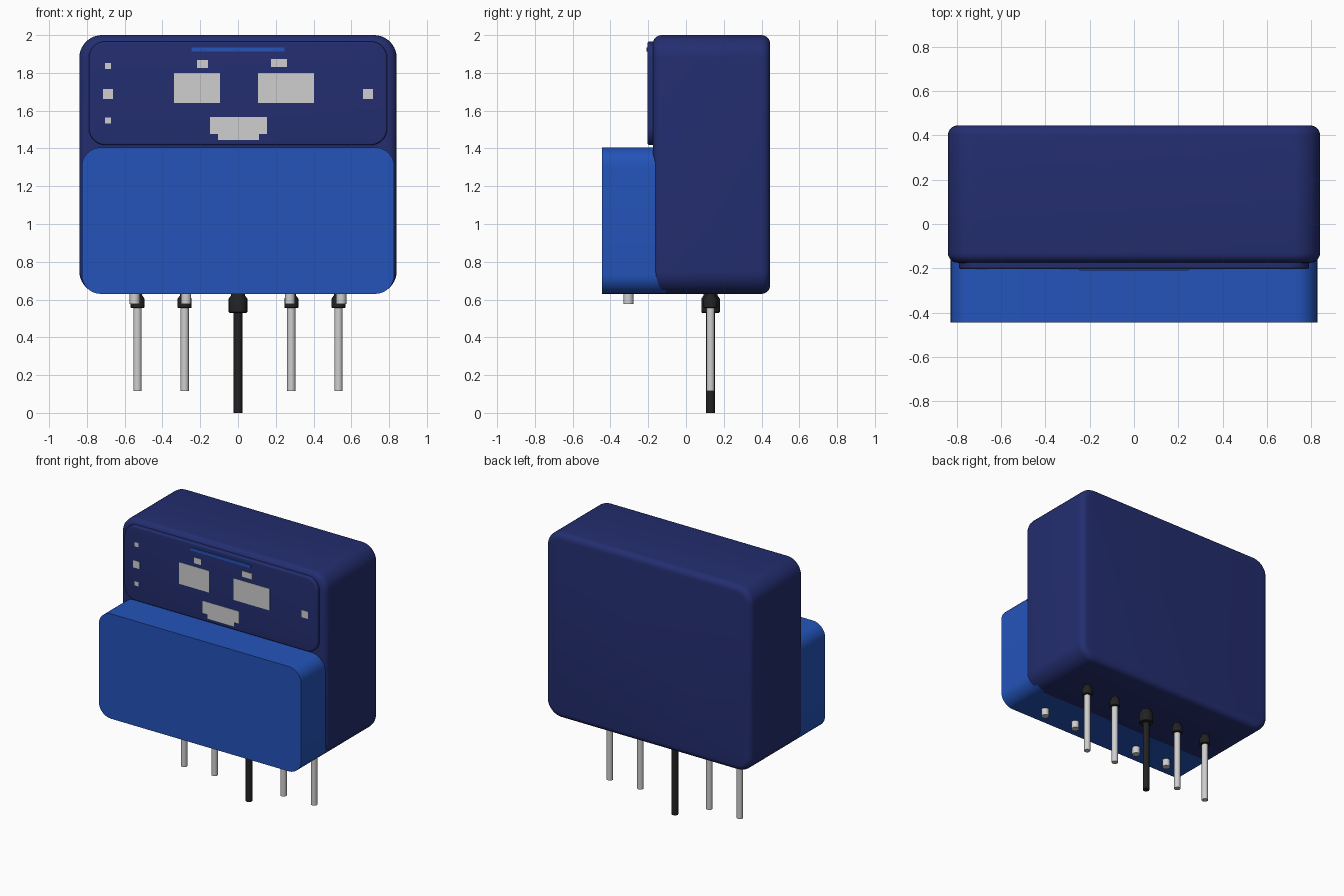
import bpy, bmesh, math

cube = bpy.data.objects.get("Cube")
if cube:
    bpy.data.objects.remove(cube)


def material(name, rgb):
    m = bpy.data.materials.new(name)
    m.use_nodes = True
    col = (*rgb, 1)
    m.diffuse_color = col
    m.node_tree.nodes["Principled BSDF"].inputs["Base Color"].default_value = col
    return m


NAVY = material("navy blue", (0.017, 0.027, 0.160))
BLUE = material("bright blue", (0.017, 0.088, 0.490))
GREY = material("light grey", (0.62, 0.62, 0.62))
BLACK = material("black", (0.016, 0.016, 0.017))


def finish(bm, name, mat):
    bmesh.ops.recalc_face_normals(bm, faces=bm.faces)
    me = bpy.data.meshes.new(name)
    bm.to_mesh(me)
    bm.free()
    me.materials.append(mat)
    ob = bpy.data.objects.new(name, me)
    bpy.context.collection.objects.link(ob)
    bpy.ops.object.select_all(action='DESELECT')
    ob.select_set(True)
    bpy.context.view_layer.objects.active = ob
    bpy.ops.object.shade_smooth_by_angle(angle=math.radians(35))
    return ob


def slab(name, mat, x, z, y, radius=0, rim=0, segments=8, soft_back=True):
    """Box with corners rounded in the front plane and an optional soft rim."""
    bm = bmesh.new()
    bmesh.ops.create_cube(bm, size=1)
    for v in bm.verts:
        for axis, (lo, hi) in enumerate((x, y, z)):
            v.co[axis] = lo if v.co[axis] < 0 else hi
    if radius:
        depth = [e for e in bm.edges
                 if abs(e.verts[0].co.y - e.verts[1].co.y) > 1e-5]
        bmesh.ops.bevel(bm, geom=depth, offset=radius, segments=segments,
                        profile=0.5, affect='EDGES')
    if rim:
        def on_rim(e):
            ys = [v.co.y for v in e.verts]
            return max(ys) - min(ys) < 1e-5 and (soft_back or ys[0] < y[0] + 1e-5)
        bmesh.ops.bevel(bm, geom=[e for e in bm.edges if on_rim(e)], offset=rim,
                        segments=5, profile=0.5, affect='EDGES')
    return finish(bm, name, mat)


def lathe(name, mat, x, y, profile, sides=24):
    """Closed turned part from (radius, height) pairs."""
    bm = bmesh.new()
    rings = []
    for r, h in profile:
        rings.append([bm.verts.new((x + r * math.cos(math.tau * i / sides),
                                    y + r * math.sin(math.tau * i / sides), h))
                      for i in range(sides)])
    for a, b in zip(rings, rings[1:]):
        for i in range(sides):
            j = (i + 1) % sides
            bm.faces.new((a[i], a[j], b[j], b[i]))
    bm.faces.new(rings[0])
    bm.faces.new(rings[-1])
    return finish(bm, name, mat)


# Main housing, front cover and display panel
slab("housing", NAVY, (-0.84, 0.84), (0.63, 2.0), (-0.175, 0.445), 0.12, 0.045, 10)
slab("front_cover", BLUE, (-0.827, 0.827), (0.63, 1.405), (-0.445, -0.105), 0.1)
slab("display_panel", NAVY, (-0.79, 0.79), (1.417, 1.967), (-0.203, -0.16),
     0.09, 0.01, soft_back=False)
slab("panel_bar", BLUE, (-0.247, 0.247), (1.913, 1.935), (-0.209, -0.2))

# Light plates on the panel: centre x, centre z, width, height
plates = {
    "left_screen": (0.254, 1.72, 0.296, 0.16),
    "right_screen": (-0.217, 1.72, 0.244, 0.16),
    "left_screen_tab": (0.217, 1.852, 0.085, 0.043),
    "right_screen_tab": (-0.188, 1.847, 0.058, 0.043),
    "lower_label": (0.002, 1.521, 0.301, 0.09),
    "lower_label_step": (0.002, 1.46, 0.217, 0.032),
    "left_marker": (0.688, 1.688, 0.053, 0.053),
    "right_marker": (-0.688, 1.688, 0.053, 0.053),
    "right_upper_marker": (-0.688, 1.836, 0.032, 0.032),
    "right_lower_marker": (-0.688, 1.547, 0.032, 0.032),
}
for name, (cx, cz, w, h) in plates.items():
    slab(name, GREY, (cx - w / 2, cx + w / 2), (cz - h / 2, cz + h / 2),
         (-0.205, -0.2))


def collar(name, x, r, low):
    c = 0.012
    lathe(name, BLACK, x, 0.13, [(r - c / 3, low), (r, low + c / 3),
                                 (r, 0.605), (r - c, 0.622), (r - c, 0.65)])


# Metal probes with black collars, and short studs under the cover
for side, s in (("left", 1), ("right", -1)):
    for place, px, sx in (("inner", 0.282, 0.275), ("outer", 0.532, 0.547)):
        lathe(f"{side}_{place}_probe", GREY, s * px, 0.13,
              [(0.022, 0.115), (0.022, 0.64)])
        collar(f"{side}_{place}_collar", s * px, 0.037, 0.555)
        lathe(f"{side}_{place}_stud", GREY, s * sx, -0.305,
              [(0.027, 0.577), (0.027, 0.65)])

# Central black cable
lathe("cable", BLACK, 0, 0.13, [(0.023, 0), (0.023, 0.64)])
collar("cable_collar", 0, 0.049, 0.53)
